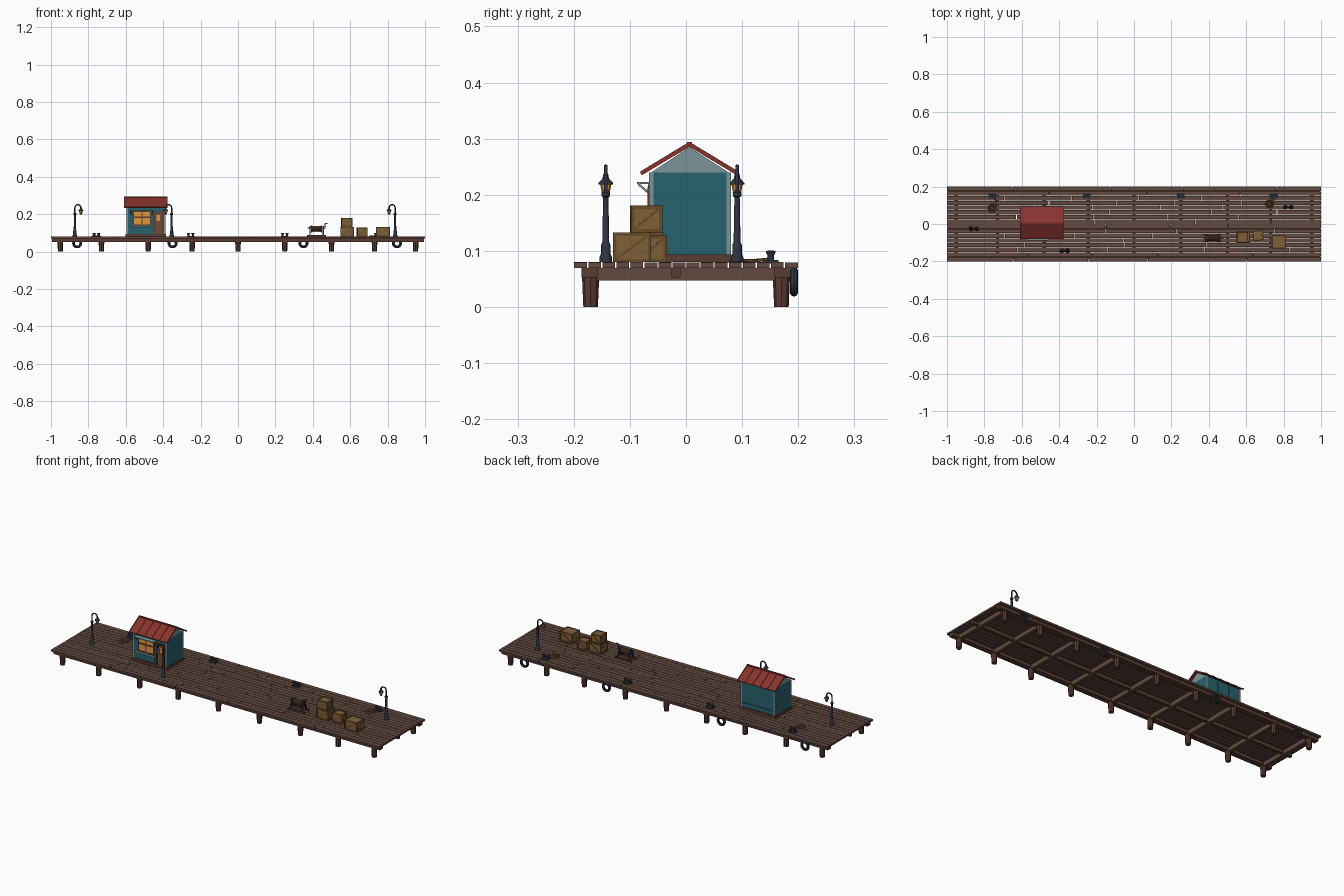
import bpy, bmesh, math, random
from mathutils import Matrix, Vector

random.seed(4)
cube = bpy.data.objects.get("Cube")
if cube:
    bpy.data.objects.remove(cube)


def material(name, rgb):
    m = bpy.data.materials.new(name)
    m.use_nodes = True
    col = tuple((c / 255) ** 2.2 for c in rgb) + (1,)
    m.diffuse_color = col
    m.node_tree.nodes["Principled BSDF"].inputs["Base Color"].default_value = col
    return m


DECK = material("deck brown", (98, 75, 66))
TIMBER = material("red brown timber", (90, 62, 54))
TEAL = material("teal paint", (44, 98, 110))
PALE = material("pale teal paint", (122, 148, 150))
ROOF = material("roof red", (134, 54, 50))
CRATE = material("crate wood", (128, 96, 58))
TRIM = material("crate trim", (104, 78, 46))
IRON = material("dark iron", (50, 55, 66))
GLOW = material("amber glass", (224, 150, 66))
ROPE = material("rope brown", (112, 78, 50))


def finish(name, bm, mat, smooth=False):
    bmesh.ops.recalc_face_normals(bm, faces=bm.faces[:])
    me = bpy.data.meshes.new(name)
    bm.to_mesh(me)
    bm.free()
    me.materials.append(mat)
    ob = bpy.data.objects.new(name, me)
    bpy.context.collection.objects.link(ob)
    if smooth:
        bpy.ops.object.select_all(action='DESELECT')
        ob.select_set(True)
        bpy.context.view_layer.objects.active = ob
        bpy.ops.object.shade_smooth_by_angle(angle=math.radians(40))
    return ob


def add_box(bm, center, size, rot=None):
    m = Matrix.Translation(center)
    if rot:
        m = m @ rot
    bmesh.ops.create_cube(bm, size=1, matrix=m @ Matrix.Diagonal((*size, 1)))


def boxes(name, items, mat):
    """Each item is (x0, x1, y0, y1, z0, z1)."""
    bm = bmesh.new()
    for a, b, c, d, e, f in items:
        add_box(bm, ((a + b) / 2, (c + d) / 2, (e + f) / 2), (b - a, d - c, f - e))
    return finish(name, bm, mat)


def add_bar(bm, p, q, w, d):
    p, q = Vector(p), Vector(q)
    rot = (q - p).to_track_quat('Z', 'Y').to_matrix().to_4x4()
    add_box(bm, (p + q) / 2, (w, d, (q - p).length), rot)


def lathe(name, profile, loc, mat, n=10, axis=None):
    bm = bmesh.new()
    vs = [bm.verts.new((r, 0, z)) for r, z in profile]
    es = [bm.edges.new(e) for e in zip(vs, vs[1:])]
    bmesh.ops.spin(bm, geom=vs + es, cent=(0, 0, 0), axis=(0, 0, 1), angle=math.tau, steps=n, use_merge=True)
    bmesh.ops.remove_doubles(bm, verts=bm.verts[:], dist=1e-5)
    if axis:
        bmesh.ops.rotate(bm, verts=bm.verts[:], matrix=Matrix.Rotation(math.pi / 2, 3, axis))
    bmesh.ops.translate(bm, verts=bm.verts[:], vec=loc)
    return finish(name, bm, mat, True)


def ring(name, loc, big, small, mat, axis=None):
    circle = [(big + small * math.cos(i * math.tau / 8), small * math.sin(i * math.tau / 8)) for i in range(9)]
    return lathe(name, circle, loc, mat, 18, axis)


def tube(name, pts, r, mat):
    cu = bpy.data.curves.new(name, 'CURVE')
    cu.dimensions = '3D'
    cu.bevel_depth, cu.bevel_resolution, cu.use_fill_caps = r, 1, True
    sp = cu.splines.new('POLY')
    sp.points.add(len(pts) - 1)
    for p, co in zip(sp.points, pts):
        p.co = (*co, 1)
    cu.materials.append(mat)
    bpy.context.collection.objects.link(bpy.data.objects.new(name, cu))


# Deck planks with staggered joints
TOP = 0.08
planks = []
for row in range(16):
    y = -0.2 + row * 0.025
    x = -1.0
    while x < 1:
        end = x + random.uniform(0.3, 0.55)
        end = 1.0 if end > 0.85 else end
        drop = random.uniform(0, 0.001)
        planks.append((x, end - (0.003 if end < 1 else 0), y + (0.0012 if row else 0),
                       y + (0.0238 if row < 15 else 0.025), 0.07, TOP - drop))
        x = end
boxes("deck_planks", planks, DECK)

# Substructure: long beams, cross beams, piles
boxes("long_beams", [(-0.995, 0.995, y - w, y + w, 0.053, 0.07)
                     for y, w in ((-0.172, 0.014), (-0.018, 0.008), (0.172, 0.014))], TIMBER)
rows = [-0.95, -0.73, -0.48, -0.245, 0, 0.25, 0.5, 0.73, 0.95]
boxes("cross_beams", [(x - 0.009, x + 0.009, -0.17, 0.17, 0.047, 0.0695) for x in rows], DECK)
bm = bmesh.new()
for x in rows:
    for y in (-0.17, 0.17):
        bmesh.ops.create_cone(bm, cap_ends=True, segments=8, radius1=0.013, radius2=0.016, depth=0.07,
                              matrix=Matrix.Translation((x, y, 0.035)))
finish("piles", bm, TIMBER)

# Tyre fenders on the back edge
for x in (-0.86, -0.35, 0.35, 0.85):
    ring("tyre_fender", (x, 0.1925, 0.045), 0.0195, 0.0073, IRON, 'X')

# Kiosk body
X0, X1, Y0, Y1, EAVE, RIDGE, MID = -0.595, -0.39, -0.062, 0.076, 0.24, 0.285, 0.006
boxes("kiosk_base", [(X0 - 0.006, X1 + 0.006, Y0 - 0.005, Y1 + 0.005, TOP, 0.094)], TIMBER)
boxes("kiosk_walls", [(X0, X1, Y0, Y1, 0.09, EAVE)], TEAL)
bm = bmesh.new()
tri = [bm.verts.new((X0, y, z)) for y, z in ((Y0, EAVE), (Y1, EAVE), (MID, RIDGE))]
gable = bm.faces.new(tri)
ext = bmesh.ops.extrude_face_region(bm, geom=[gable])
bmesh.ops.translate(bm, vec=(X1 - X0, 0, 0), verts=[v for v in ext["geom"] if isinstance(v, bmesh.types.BMVert)])
finish("kiosk_gables", bm, PALE)
boxes("corner_posts", [(x - 0.004, x + 0.004, y - 0.004, y + 0.004, 0.092, EAVE)
                       for x in (X0 + 0.002, X1 - 0.002) for y in (Y0, Y1)], PALE)
boxes("back_battens", [(x - 0.003, x + 0.003, Y1, Y1 + 0.003, 0.092, EAVE) for x in (-0.53, -0.46)]
      + [(X0, X1, Y1, Y1 + 0.004, 0.113, 0.119)], TEAL)

# Roof slopes with standing seams and a ridge cap
slopes, seams = bmesh.new(), bmesh.new()
xm, length = (X0 + X1) / 2, 0.232
for y, z in ((-0.08, 0.237), (0.092, 0.237)):
    add_bar(slopes, (xm, y, z), (xm, MID, 0.2885), length, 0.005)
    for i in range(6):
        x = xm + (i / 5 - 0.5) * (length - 0.005)
        add_bar(seams, (x, y, z + 0.002), (x, MID, 0.291), 0.004, 0.006)
add_box(seams, (xm, MID, 0.291), (length, 0.009, 0.006))
finish("roof_slopes", slopes, ROOF)
finish("roof_seams", seams, ROOF)

# Window, counter, awning and door
F = Y0
boxes("window_glass", [(-0.558, -0.47, F - 0.003, F, 0.142, 0.214)], GLOW)
boxes("window_frame", [(x - 0.003, x + 0.003, F - 0.006, F, 0.14, 0.217) for x in (-0.56, -0.514, -0.468)]
      + [(-0.563, -0.465, F - 0.006, F, z - 0.003, z + 0.003) for z in (0.142, 0.184, 0.215)], TIMBER)
boxes("window_counter", [(-0.58, -0.458, F - 0.014, F, 0.13, 0.137)], PALE)
boxes("lower_panels", [(x, x + 0.053, F - 0.003, F, 0.1, 0.125) for x in (-0.578, -0.517)], TEAL)
bm = bmesh.new()
add_box(bm, (-0.515, F - 0.012, 0.221), (0.12, 0.027, 0.004))
for x in (-0.572, -0.458):
    add_bar(bm, (x, F - 0.023, 0.219), (x, F, 0.2), 0.004, 0.004)
finish("awning", bm, PALE)
boxes("door", [(-0.446, -0.406, F - 0.004, F, 0.094, 0.21)], ROPE)
boxes("door_frame", [(-0.451, -0.445, F - 0.007, F, 0.09, 0.214), (-0.407, -0.401, F - 0.007, F, 0.09, 0.214),
                     (-0.451, -0.401, F - 0.007, F, 0.208, 0.214)], TIMBER)
boxes("door_window", [(-0.436, -0.416, F - 0.006, F, 0.165, 0.195)], GLOW)

# Street lamps with gooseneck arms
for x, y, s in ((-0.872, -0.025, 1), (-0.355, -0.143, -1), (0.84, 0.091, -1)):
    lathe("lamp_post", [(0, TOP), (0.012, TOP), (0.012, 0.088), (0.009, 0.095), (0.009, 0.11), (0.0065, 0.116),
                        (0.005, 0.195), (0.008, 0.198), (0.008, 0.204), (0.004, 0.208), (0, 0.208)], (x, y, 0), IRON)
    arc = [(x + s * 0.016 * (1 - math.cos(i * math.pi / 10)), y, 0.235 + 0.016 * math.sin(i * math.pi / 10))
           for i in range(11)]
    tube("lamp_arm", [(x, y, 0.2)] + arc, 0.0036, IRON)
    hx = x + s * 0.032
    lathe("lantern_cap", [(0, 0.24), (0.004, 0.238), (0.006, 0.229), (0.013, 0.221), (0.013, 0.218), (0, 0.218)],
          (hx, y, 0), IRON, 8)
    lathe("lantern_glass", [(0, 0.219), (0.01, 0.219), (0.007, 0.203), (0, 0.203)], (hx, y, 0), GLOW, 8)
    lathe("lantern_base", [(0, 0.204), (0.008, 0.204), (0.004, 0.199), (0, 0.198)], (hx, y, 0), IRON, 8)

# Twin mooring bollards
for x in (-0.757, -0.253, 0.25, 0.748):
    boxes("bollard_plate", [(x - 0.02, x + 0.02, 0.137, 0.165, TOP - 0.002, 0.084)], IRON)
    for dx in (-0.012, 0.012):
        lathe("bollard_post", [(0, 0.082), (0.006, 0.082), (0.006, 0.092), (0.009, 0.097), (0.009, 0.1), (0, 0.101)],
              (x + dx, 0.151, 0), IRON)

# Rope coils with loose tails
for x, y in ((-0.76, 0.085), (0.725, 0.108)):
    for r in (0.009, 0.015, 0.021):
        ring("rope_coil", (x, y, 0.0825), r, 0.003, ROPE)
    tube("rope_tail", [(x + 0.02, y, 0.082), (x + 0.024, y + 0.02, 0.082), (x + 0.012, 0.148, 0.086)], 0.0025, ROPE)


# Crates with edge boards and a diagonal brace on each side
def crate(x, y, z, w, d, h, turn=0):
    body, edge = bmesh.new(), bmesh.new()
    add_box(body, (0, 0, h / 2), (w - 0.005, d - 0.005, h - 0.004))
    t = 0.006
    for a in (-1, 1):
        for b in (-1, 1):
            add_box(edge, (a * (w - t) / 2, b * (d - t) / 2, h / 2), (t, t, h))
        for zz in (t / 2, h - t / 2):
            add_box(edge, (0, a * (d - t) / 2, zz), (w - t, t, t))
            add_box(edge, (a * (w - t) / 2, 0, zz), (t, d - t, t))
        add_bar(edge, (-w / 2 + t, a * (d / 2 - 0.003), t), (w / 2 - t, a * (d / 2 - 0.003), h - t), t, 0.004)
        add_bar(edge, (a * (w / 2 - 0.003), -d / 2 + t, t), (a * (w / 2 - 0.003), d / 2 - t, h - t), 0.004, 0.004)
    for bm, name, mat in ((body, "crate_body", CRATE), (edge, "crate_boards", TRIM)):
        ob = finish(name, bm, mat)
        ob.matrix_world = Matrix.Translation((x, y, z)) @ Matrix.Rotation(turn, 4, 'Z')


crate(0.583, -0.07, TOP, 0.072, 0.062, 0.053)
crate(0.581, -0.071, 0.133, 0.058, 0.056, 0.048, 0.04)
crate(0.663, -0.062, TOP, 0.055, 0.052, 0.048, 0.08)
crate(0.776, -0.096, TOP, 0.076, 0.068, 0.053)

# Hand winch: skids, A-frames, rope drum and crank
WX, WY = 0.42, -0.075
boxes("winch_skids", [(WX - 0.05, WX + 0.05, WY + a - 0.005, WY + a + 0.005, TOP, 0.088) for a in (-0.02, 0.02)], TIMBER)
bm = bmesh.new()
for dx in (-0.035, 0.035):
    for dy in (-0.022, 0.022):
        add_bar(bm, (WX + dx, WY + dy, 0.084), (WX + dx, WY, 0.133), 0.007, 0.006)
    add_box(bm, (WX + dx, WY, 0.13), (0.008, 0.016, 0.012))
finish("winch_frames", bm, IRON)
lathe("winch_drum", [(0, -0.03), (0.019, -0.03), (0.019, -0.025), (0.013, -0.025), (0.013, 0.025), (0.019, 0.025),
                     (0.019, 0.03), (0, 0.03)], (WX, WY, 0.122), IRON, 14, 'Y')
for i in range(8):
    ring("winch_rope", (WX - 0.021 + i * 0.006, WY, 0.122), 0.013, 0.003, ROPE, 'Y')
tube("winch_crank", [(WX - 0.048, WY, 0.126), (WX + 0.045, WY, 0.126), (WX + 0.045, WY, 0.15), (WX + 0.058, WY, 0.15)],
     0.003, IRON)
